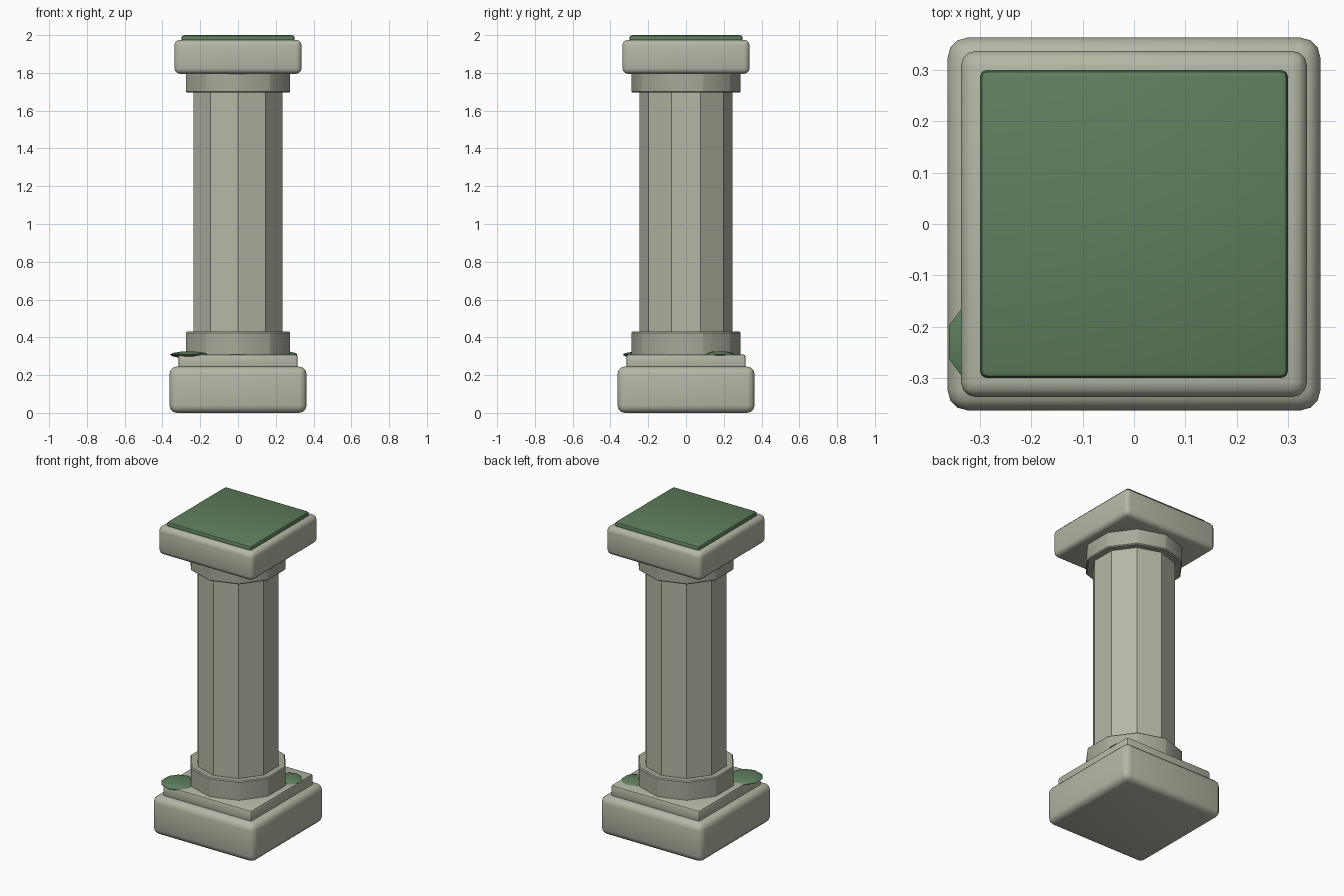
import bpy, math

cube = bpy.data.objects.get("Cube")
if cube:
    bpy.data.objects.remove(cube, do_unlink=True)


def material(name, rgb):
    mat = bpy.data.materials.new(name)
    mat.use_nodes = True
    mat.diffuse_color = (*rgb, 1)
    mat.node_tree.nodes["Principled BSDF"].inputs["Base Color"].default_value = (*rgb, 1)
    return mat


stone = material("pale stone", (0.46, 0.48, 0.38))
dark_stone = material("weathered stone", (0.39, 0.40, 0.32))
moss = material("moss green", (0.11, 0.21, 0.11))


def finish(name, mat, bevel=0, segments=1):
    obj = bpy.context.object
    obj.name = name
    obj.data.materials.append(mat)
    bpy.ops.object.transform_apply(location=False, rotation=False, scale=True)
    if bevel:
        mod = obj.modifiers.new("rounded edges", "BEVEL")
        mod.width = bevel
        mod.segments = segments
        bpy.ops.object.modifier_apply(modifier=mod.name)
    bpy.ops.object.shade_smooth_by_angle(angle=math.radians(33))


def slab(name, half, bottom, top, mat, bevel, segments=3):
    bpy.ops.mesh.primitive_cube_add(size=1, location=(0, 0, (bottom + top) / 2))
    bpy.context.object.scale = (half * 2, half * 2, top - bottom)
    finish(name, mat, bevel, segments)


def drum(name, radius, bottom, top, mat, bevel=0):
    bpy.ops.mesh.primitive_cylinder_add(vertices=10, radius=radius, depth=top - bottom,
                                        location=(0, 0, (bottom + top) / 2))
    finish(name, mat, bevel)


def moss_patch(name, x, y, radius):
    bpy.ops.mesh.primitive_uv_sphere_add(segments=10, ring_count=6, radius=1,
                                         location=(x, y, 0.308))
    bpy.context.object.scale = (radius, radius, 0.018)
    finish(name, moss)
    bpy.ops.object.shade_smooth()


# Square base and plinth
slab("base", 0.363, 0, 0.245, stone, 0.04)
slab("plinth", 0.315, 0.23, 0.31, stone, 0.012, 2)

# Ten-sided column with its collars
drum("lower_collar", 0.29, 0.30, 0.43, dark_stone, 0.006)
drum("shaft", 0.247, 0.40, 1.72, stone)
drum("upper_collar", 0.29, 1.695, 1.81, dark_stone, 0.006)

# Capital and mossy top
slab("capital", 0.337, 1.795, 1.975, stone, 0.03)
slab("moss_top", 0.30, 1.96, 2.0, moss, 0.015, 2)

# Moss growing on the plinth
moss_patch("moss_patch_front", -0.26, -0.23, 0.105)
moss_patch("moss_patch_back", 0.24, 0.18, 0.08)
